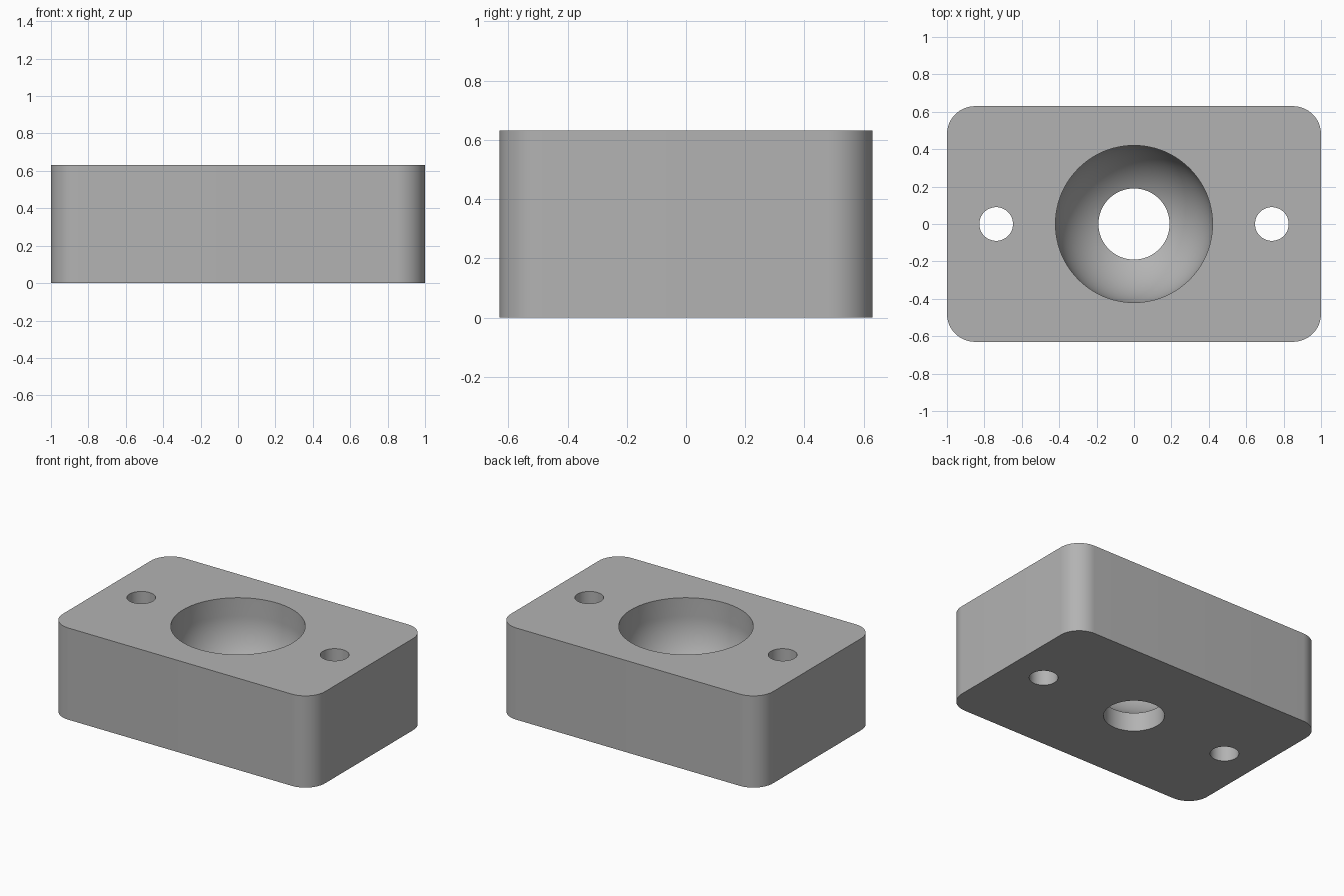
import bpy, bmesh, math

if "Cube" in bpy.data.objects:
    bpy.data.objects.remove(bpy.data.objects["Cube"], do_unlink=True)

HX, HY, H = 1.0, 0.63, 0.632        # block half sizes and height
CORNER = 0.15
SOCKET_R, SOCKET_Z = 0.42, 0.505    # ball socket radius and centre height
DRAIN_R, BOLT_R, BOLT_X = 0.19, 0.09, 0.737

grey = bpy.data.materials.new("plain grey")
grey.use_nodes = True
colour = (0.45, 0.45, 0.45, 1)
grey.diffuse_color = colour
grey.node_tree.nodes["Principled BSDF"].inputs["Base Color"].default_value = colour


def add_object(name, bm):
    bmesh.ops.recalc_face_normals(bm, faces=bm.faces)
    mesh = bpy.data.meshes.new(name)
    bm.to_mesh(mesh)
    bm.free()
    mesh.materials.append(grey)
    obj = bpy.data.objects.new(name, mesh)
    bpy.context.collection.objects.link(obj)
    return obj


def lathe(name, profile, x=0, steps=96):
    """Closed solid turned about a vertical axis from (radius, z) points."""
    bm = bmesh.new()
    rings = [[bm.verts.new((x + r * math.cos(math.tau * i / steps),
                            r * math.sin(math.tau * i / steps), z))
              for i in range(steps)] for r, z in profile]
    for low, high in zip(rings, rings[1:]):
        for i in range(steps):
            j = (i + 1) % steps
            bm.faces.new((low[i], low[j], high[j], high[i]))
    bm.faces.new(rings[0])
    bm.faces.new(rings[-1])
    return add_object(name, bm)


# Block with rounded upright corners
bm = bmesh.new()
bmesh.ops.create_cube(bm, size=1)
for v in bm.verts:
    v.co = (v.co.x * 2 * HX, v.co.y * 2 * HY, (v.co.z + 0.5) * H)
upright = [e for e in bm.edges if abs(e.verts[0].co.z - e.verts[1].co.z) > 0.1]
bmesh.ops.bevel(bm, geom=upright, offset=CORNER, segments=16, profile=0.5,
                affect='EDGES')
block = add_object("socket_block", bm)

# Ball socket opening at the top, with a narrower hole through the floor
start = math.asin(DRAIN_R / SOCKET_R)
profile = [(DRAIN_R, -0.1)]
for i in range(25):
    a = start + (math.pi / 2 - start) * i / 24
    profile.append((SOCKET_R * math.sin(a), SOCKET_Z - SOCKET_R * math.cos(a)))
profile.append((SOCKET_R, H + 0.1))
cutters = [lathe("socket_cutter", profile)]

# Bolt holes either side
for side, x in (("left", BOLT_X), ("right", -BOLT_X)):
    cutters.append(lathe(side + "_bolt_hole_cutter",
                         [(BOLT_R, -0.1), (BOLT_R, H + 0.1)], x, 64))

for cutter in cutters:
    cutter.hide_render = True
    cutter.hide_viewport = True
    mod = block.modifiers.new(cutter.name, 'BOOLEAN')
    mod.operation = 'DIFFERENCE'
    mod.solver = 'EXACT'
    mod.object = cutter

# Bake the cuts, then drop the cutters and smooth the curved walls
bpy.context.view_layer.update()
graph = bpy.context.evaluated_depsgraph_get()
cut_mesh = bpy.data.meshes.new_from_object(block.evaluated_get(graph))
block.modifiers.clear()
block.data = cut_mesh
for cutter in cutters:
    bpy.data.objects.remove(cutter, do_unlink=True)
bpy.ops.object.select_all(action='DESELECT')
block.select_set(True)
bpy.context.view_layer.objects.active = block
bpy.ops.object.shade_smooth_by_angle(angle=math.radians(30))
